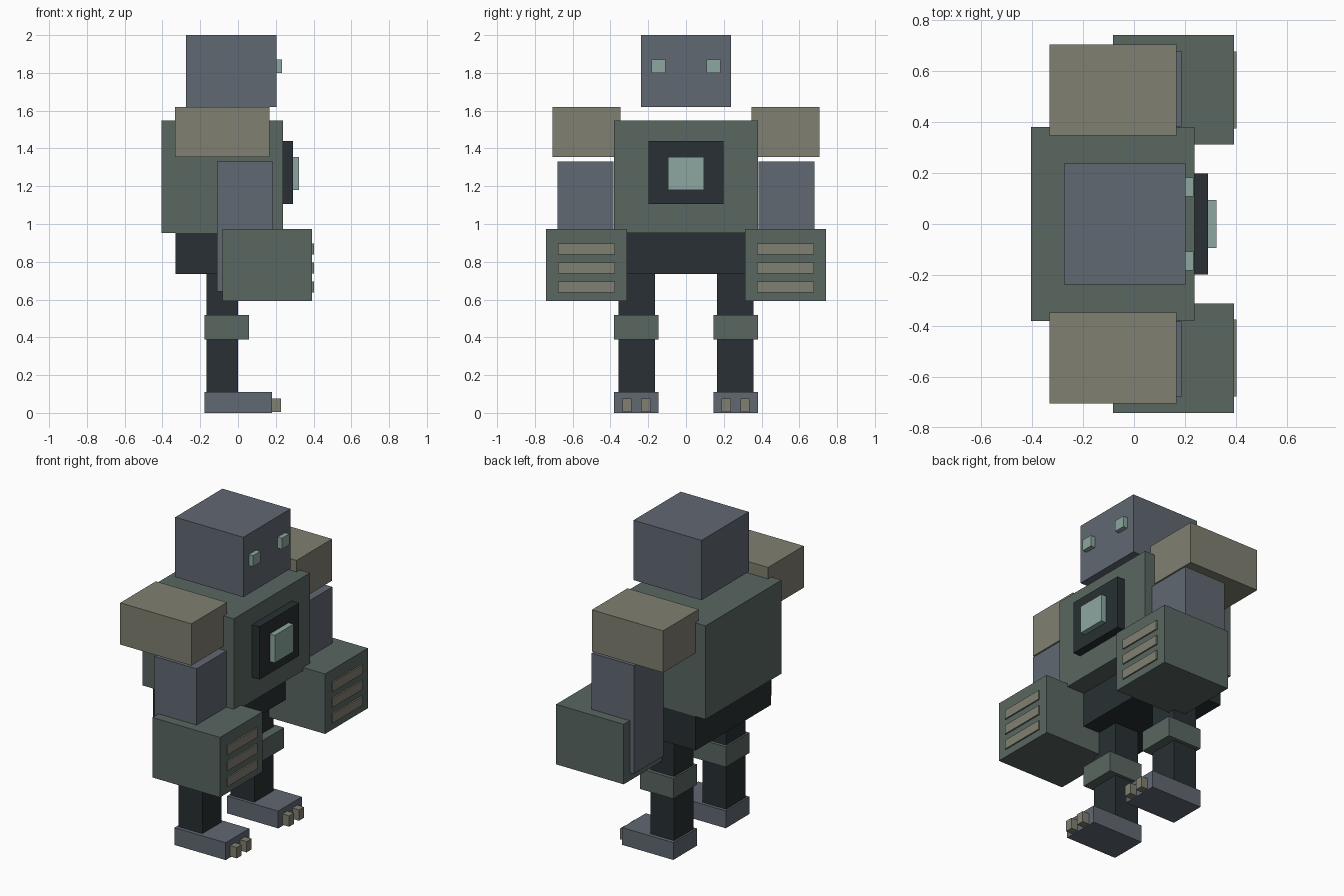
import bpy
import bmesh

if "Cube" in bpy.data.objects:
    bpy.data.objects.remove(bpy.data.objects["Cube"])


def material(name, rgb):
    m = bpy.data.materials.new(name)
    m.diffuse_color = (*rgb, 1.0)
    m.use_nodes = True
    m.node_tree.nodes["Principled BSDF"].inputs["Base Color"].default_value = m.diffuse_color
    return m


SLATE = material("slate", (0.12, 0.14, 0.17))
GREEN = material("moss_green", (0.10, 0.135, 0.12))
TAN = material("tan", (0.22, 0.215, 0.165))
DARK = material("charcoal", (0.021, 0.030, 0.033))
GLOW = material("pale_green", (0.27, 0.39, 0.35))


def box(name, mat, x, y, z):
    """Box from (min, max) ranges along each axis."""
    bm = bmesh.new()
    bmesh.ops.create_cube(bm, size=1.0)
    for v in bm.verts:
        v.co = [r[0] if c < 0 else r[1] for c, r in zip(v.co, (x, y, z))]
    mesh = bpy.data.meshes.new(name)
    bm.to_mesh(mesh)
    bm.free()
    mesh.materials.append(mat)
    ob = bpy.data.objects.new(name, mesh)
    bpy.context.collection.objects.link(ob)
    return ob


def pair(name, mat, x, y, z):
    """The same box on both sides of the y = 0 plane."""
    box(name + "_left", mat, x, y, z)
    box(name + "_right", mat, x, (-y[1], -y[0]), z)


# Head and eyes
box("head", SLATE, (-0.275, 0.203), (-0.237, 0.237), (1.62, 2.0))
pair("eye", GLOW, (0.203, 0.233), (0.108, 0.182), (1.80, 1.87))

# Body with chest plate and glowing core
box("torso", GREEN, (-0.405, 0.238), (-0.382, 0.382), (0.953, 1.547))
box("chest_plate", DARK, (0.238, 0.29), (-0.198, 0.198), (1.105, 1.44))
box("chest_core", GLOW, (0.29, 0.324), (-0.094, 0.094), (1.18, 1.355))
box("pelvis", DARK, (-0.332, 0.115), (-0.38, 0.38), (0.735, 0.953))

# Arms: shoulder pad, arm, fist
pair("shoulder_pad", TAN, (-0.333, 0.167), (0.348, 0.706), (1.355, 1.62))
pair("arm", SLATE, (-0.11, 0.186), (0.383, 0.681), (0.642, 1.33))
pair("fist", GREEN, (-0.082, 0.393), (0.313, 0.742), (0.592, 0.973))

# Three slats on the front of each fist
for i in range(3):
    z = 0.638 + 0.1 * i
    pair(f"fist_slat_{i + 1}", TAN, (0.393, 0.402), (0.376, 0.678), (z, z + 0.058))

# Legs, knee guards and feet
pair("leg", DARK, (-0.167, 0.0), (0.165, 0.358), (0.11, 0.735))
pair("knee_guard", GREEN, (-0.178, 0.058), (0.145, 0.381), (0.388, 0.517))
pair("foot", SLATE, (-0.178, 0.181), (0.145, 0.382), (0.0, 0.11))

# Two toes per foot
for i, y in enumerate((0.189, 0.288)):
    pair(f"toe_{i + 1}", TAN, (0.181, 0.227), (y, y + 0.049), (0.006, 0.075))
